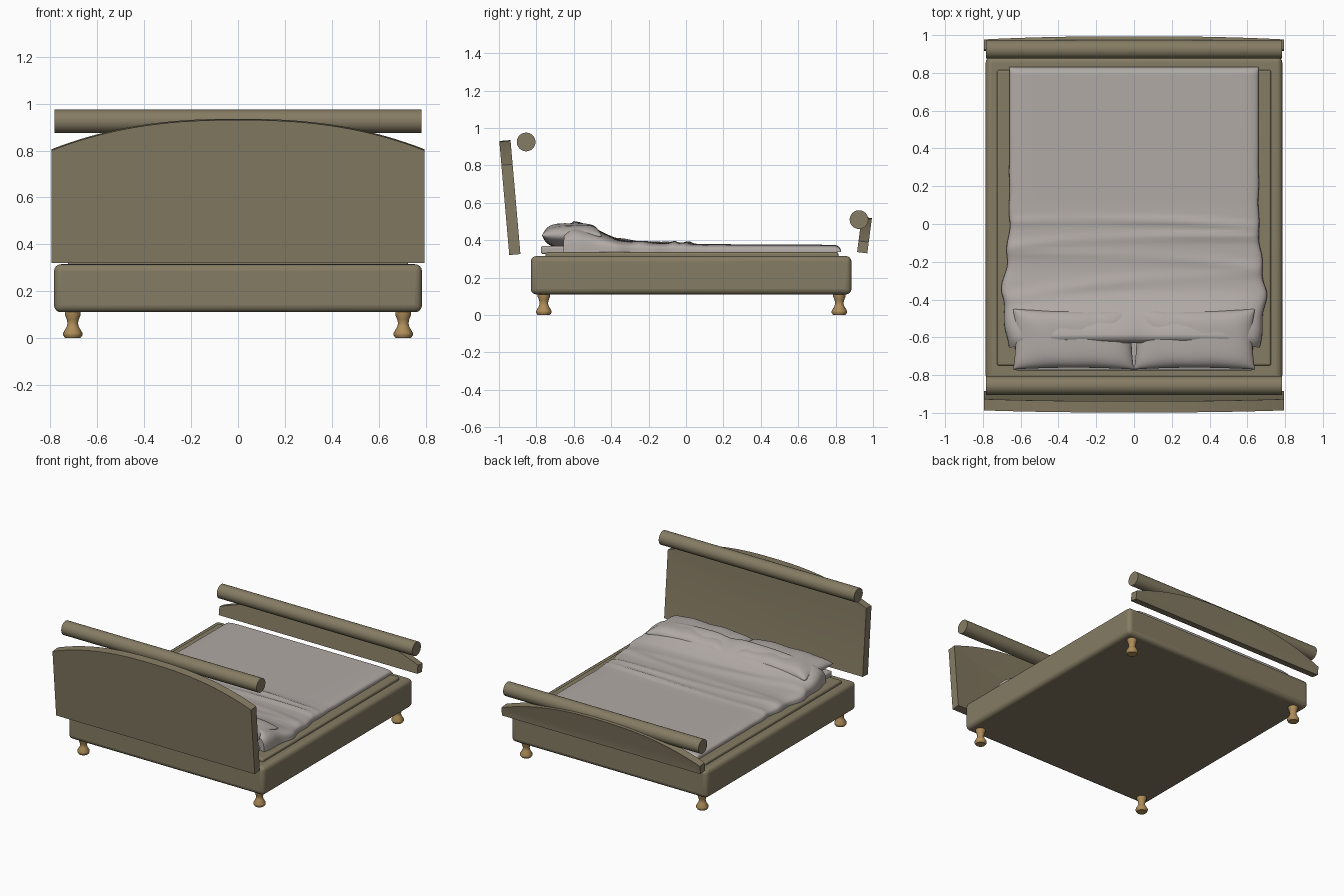
import bpy, bmesh, math
from math import sin, cos, exp, pi

cube = bpy.data.objects.get("Cube")
if cube:
    bpy.data.objects.remove(cube, do_unlink=True)


def material(name, rgb):
    m = bpy.data.materials.new(name)
    m.use_nodes = True
    m.diffuse_color = (*rgb, 1)
    m.node_tree.nodes["Principled BSDF"].inputs["Base Color"].default_value = (*rgb, 1)
    return m


OLIVE = material("olive upholstery", (0.235, 0.2, 0.125))
LINEN = material("grey linen", (0.44, 0.4, 0.38))
WOOD = material("tan wood", (0.43, 0.27, 0.1))


def finish(name, bm, mat, angle=40, bevel=0, loc=(0, 0, 0), rot=(0, 0, 0)):
    """Turn a bmesh into a shaded object, optionally with rounded edges."""
    bmesh.ops.recalc_face_normals(bm, faces=bm.faces)
    me = bpy.data.meshes.new(name)
    bm.to_mesh(me)
    bm.free()
    me.materials.append(mat)
    ob = bpy.data.objects.new(name, me)
    bpy.context.collection.objects.link(ob)
    ob.location, ob.rotation_euler = loc, rot
    bpy.ops.object.select_all(action="DESELECT")
    ob.select_set(True)
    bpy.context.view_layer.objects.active = ob
    bpy.ops.object.shade_smooth_by_angle(angle=math.radians(angle))
    if bevel:
        mod = ob.modifiers.new("rounded edges", "BEVEL")
        mod.width, mod.segments = bevel, 4
    return ob


def box(name, mat, x, y0, y1, z0, z1, bevel):
    bm = bmesh.new()
    bmesh.ops.create_cube(bm, size=1)
    for v in bm.verts:
        v.co = (v.co.x * 2 * x, (y0 + y1) / 2 + v.co.y * (y1 - y0),
                (z0 + z1) / 2 + v.co.z * (z1 - z0))
    return finish(name, bm, mat, bevel=bevel)


def grid_faces(bm, rows):
    for a, b in zip(rows, rows[1:]):
        for i in range(len(a) - 1):
            bm.faces.new((a[i], a[i + 1], b[i + 1], b[i]))


def interp(points, t):
    """Smoothly interpolate a short profile."""
    for (a, p), (b, q) in zip(points, points[1:]):
        if t <= b:
            k = max(0, (t - a) / (b - a))
            return p + (q - p) * k
    return points[-1][1]


# Base, platform and mattress
box("bed_base", OLIVE, 0.785, -0.83, 0.885, 0.11, 0.315, 0.03)
box("platform", OLIVE, 0.726, -0.75, 0.815, 0.25, 0.336, 0.012)
box("mattress", LINEN, 0.63, -0.775, 0.81, 0.325, 0.37, 0.012)


# Arched end boards with a shallow inset panel
def end_board(name, side, y, z, depth, tilt):
    half, n = 0.795, 40
    bm = bmesh.new()
    outline = [(half, 0), (-half, 0)]
    for i in range(n + 1):
        x = half * (2 * i / n - 1)
        outline.append((x, side + 0.13 * (1 - abs(x / half) ** 2.4)))
    face = bm.faces.new([bm.verts.new((px, -depth / 2, pz)) for px, pz in outline])
    ext = bmesh.ops.extrude_face_region(bm, geom=[face])["geom"]
    for v in ext:
        if isinstance(v, bmesh.types.BMVert):
            v.co.y += depth / 2 * 2
    back = [f for f in ext if isinstance(f, bmesh.types.BMFace)]
    bmesh.ops.recalc_face_normals(bm, faces=bm.faces)
    bmesh.ops.inset_region(bm, faces=back, thickness=0.025, depth=-0.002)
    finish(name, bm, OLIVE, angle=25, loc=(0, y, z), rot=(tilt, 0, 0))


end_board("headboard", 0.482, -0.915, 0.323, 0.06, 0.087)
end_board("footboard", 0.06, 0.942, 0.333, 0.055, -0.13)

# Round bolsters
for name, y, z in (("head_bolster", -0.855, 0.925), ("foot_bolster", 0.925, 0.51)):
    bm = bmesh.new()
    bmesh.ops.create_cone(bm, cap_ends=True, segments=32, radius1=0.05,
                          radius2=0.05, depth=1.565)
    finish(name, bm, OLIVE, loc=(0, y, z), rot=(0, pi / 2, 0))

# Turned legs
LEG = [(0.033, 0), (0.041, 0.012), (0.041, 0.022), (0.026, 0.048),
       (0.022, 0.062), (0.026, 0.08), (0.034, 0.1), (0.034, 0.115)]
for sx, side in ((1, "left"), (-1, "right")):
    for y, end in ((-0.76, "front"), (0.82, "back")):
        bm = bmesh.new()
        n = 16
        rows = [[bm.verts.new((r * cos(2 * pi * i / n), r * sin(2 * pi * i / n), z))
                 for i in range(n)] for r, z in LEG]
        grid_faces(bm, [row + row[:1] for row in rows])
        bm.faces.new(rows[0])
        bm.faces.new(rows[-1])
        finish(f"{end}_{side}_leg", bm, WOOD, loc=(sx * 0.705, y, 0))

# Pillows: two puffed sheets welded at the seam, corners pulled out
for sx, side in ((1, "left"), (-1, "right")):
    bm = bmesh.new()
    n = 24
    for s in (1, -1):
        rows = []
        for j in range(n + 1):
            v = sin(pi / 2 * (2 * j / n - 1))
            row = []
            for i in range(n + 1):
                u = sin(pi / 2 * (2 * i / n - 1))
                puff = max(0, (1 - u ** 4) * (1 - v ** 4)) ** 0.5
                row.append(bm.verts.new((
                    0.32 * u * (0.96 + 0.04 * v * v),
                    0.16 * v * (0.94 + 0.06 * u * u),
                    s * 0.062 * puff + 0.004 * sin(9 * u + 2 * v) * puff)))
            rows.append(row)
        grid_faces(bm, rows)
    bmesh.ops.remove_doubles(bm, verts=bm.verts, dist=0.0005)
    finish(f"{side}_pillow", bm, LINEN, angle=80, loc=(sx * 0.32, -0.61, 0.425))

# Blanket draped over the mattress and pillows
RISE = [(-0.63, 0.095), (-0.6, 0.128), (-0.56, 0.12), (-0.5, 0.095), (-0.43, 0.06),
        (-0.36, 0.03), (-0.25, 0.016), (-0.1, 0.012), (0.1, 0.004), (0.83, 0)]
WIDTH = [(-0.63, 0.665), (-0.55, 0.68), (-0.36, 0.7), (-0.2, 0.675),
         (0, 0.66), (0.83, 0.66)]
FOLDS = [(-0.3, 0.1, 0.008, 0.03), (-0.17, -0.06, 0.007, 0.025),
         (-0.07, 0.04, 0.011, 0.022), (0.02, -0.02, 0.011, 0.018)]
BASE, N, M = 0.336, 64, 110


def blanket_point(u, y):
    w = interp(WIDTH, y) + 0.007 * sin(31 * y + u) * exp(-((y + 0.3) / 0.4) ** 2)
    x = w * u
    lift = interp(RISE, y) * (1 - 0.4 * abs(u) ** 3)
    # Dip between the pillows and soft cross folds
    lift -= 0.015 * exp(-((x - 0.06) / 0.07) ** 2 - ((y + 0.6) / 0.1) ** 2)
    for y0, slope, h, width in FOLDS:
        d = y - y0 - slope * x + 0.05 * x * x
        lift += h * exp(-(d / width) ** 2) * (0.8 + 0.3 * sin(5 * x + 9 * y0))
    side = max(0, 1 - abs(u) ** 16) ** 0.25
    foot = max(0, 1 - max(0, (y - 0.79) / 0.04) ** 2) ** 0.5
    head = -0.025 * abs(u) ** 4 * max(0, min(1, (-0.5 - y) / 0.13))
    return x, y + head, BASE + (0.375 - BASE + lift) * side * foot


bm = bmesh.new()
columns = [sin(pi / 2 * (2 * i / N - 1)) for i in range(N + 1)]
rows = []
for j in range(M + 1):
    y = 0.1 - 0.73 * cos(pi * j / M) if j < 0 else -0.63 + 1.46 * sin(pi / 2 * j / M) ** 1.1
    rows.append([bm.verts.new(blanket_point(u, y)) for u in columns])
# Hanging hem at the head end
hem = [bm.verts.new((v.co.x, v.co.y, max(BASE, v.co.z - 0.08))) for v in rows[0]]
grid_faces(bm, [hem] + rows)
finish("blanket", bm, LINEN, angle=60)
